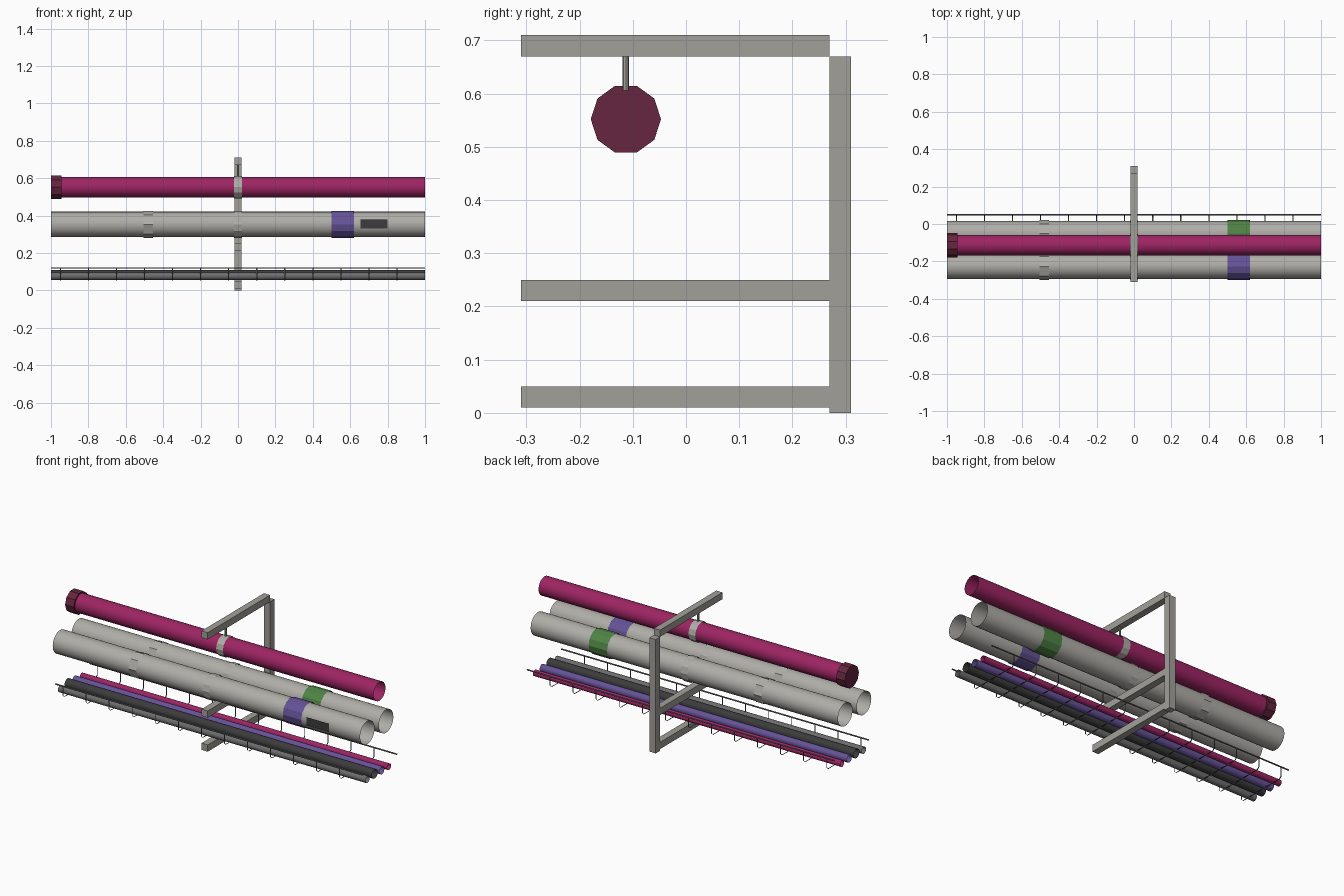
import bpy, bmesh, math
from mathutils import Matrix

cube = bpy.data.objects.get("Cube")
if cube:
    bpy.data.objects.remove(cube)


def material(name, r, g, b):
    m = bpy.data.materials.new(name)
    m.use_nodes = True
    m.diffuse_color = (r, g, b, 1)
    m.node_tree.nodes["Principled BSDF"].inputs["Base Color"].default_value = (r, g, b, 1)
    return m


PIPE = material("pale grey", 0.43, 0.42, 0.39)
STEEL = material("steel grey", 0.36, 0.35, 0.32)
WIRE = material("mid grey", 0.15, 0.15, 0.15)
BLACK = material("charcoal", 0.045, 0.045, 0.045)
RED = material("magenta", 0.34, 0.018, 0.125)
MAROON = material("dark maroon", 0.13, 0.019, 0.05)
PURPLE = material("purple", 0.13, 0.085, 0.31)
GREEN = material("green", 0.08, 0.23, 0.06)


def finish(bm, name, mat, smooth=False):
    mesh = bpy.data.meshes.new(name)
    bm.to_mesh(mesh)
    bm.free()
    for p in mesh.polygons:
        p.use_smooth = smooth
    mesh.materials.append(mat)
    ob = bpy.data.objects.new(name, mesh)
    bpy.context.collection.objects.link(ob)
    return ob


def tube(name, mat, x0, x1, y, z, r, sides=32, caps=False):
    """Cylinder along x; thin open shell unless capped."""
    bm = bmesh.new()
    spin = Matrix.Translation(((x0 + x1) / 2, y, z)) @ Matrix.Rotation(math.pi / 2, 4, 'Y')
    # A corner of the polygon points straight up
    bmesh.ops.create_cone(bm, cap_ends=caps, segments=sides, radius1=r, radius2=r,
                          depth=x1 - x0,
                          matrix=spin @ Matrix.Rotation(math.pi, 4, 'Z') @ Matrix.Rotation(math.pi / 2, 4, 'Z')
                          @ Matrix.Rotation(math.pi / 2, 4, 'Z'))
    return finish(bm, name, mat, sides > 20)


def box(name, mat, y0, y1, z0, z1, width=0.04):
    bm = bmesh.new()
    bmesh.ops.create_cube(bm, size=1, matrix=Matrix.Translation((0, (y0 + y1) / 2, (z0 + z1) / 2))
                          @ Matrix.Diagonal((width, y1 - y0, z1 - z0, 1)))
    return finish(bm, name, mat)


# Support frame: one post and three arms
box("frame_post", STEEL, 0.27, 0.31, 0, 0.67)
for label, z in (("lower", 0.01), ("middle", 0.21), ("upper", 0.67)):
    box(label + "_arm", STEEL, -0.31, 0.27, z, z + 0.04)

# Hanging pipe with end cap, clamp and rod
HY, HZ = -0.113, 0.552
tube("hanging_pipe", RED, -1, 1, HY, HZ, 0.055)
tube("hanging_pipe_cap", MAROON, -1, -0.943, HY, HZ, 0.066, 10, True)
tube("hanging_pipe_clamp", PIPE, -0.022, 0.022, HY, HZ, 0.0595, 12)
bm = bmesh.new()
bmesh.ops.create_cone(bm, cap_ends=True, segments=8, radius1=0.006, radius2=0.006, depth=0.065,
                      matrix=Matrix.Translation((0, HY, 0.638)))
finish(bm, "hanger_rod", STEEL)

# Two large pipes with coupling, clamp and coloured band
PR, PZ = 0.0675, 0.353
for label, y, band in (("front", -0.226, PURPLE), ("rear", -0.052, GREEN)):
    tube(label + "_large_pipe", PIPE, -1, 1, y, PZ, PR)
    tube(label + "_coupling", PIPE, -0.505, -0.455, y, PZ, 0.0725, 8)
    tube(label + "_clamp", PIPE, -0.022, 0.022, y, PZ, 0.072, 12)
    tube(label + "_band", band, 0.5, 0.62, y, PZ, 0.0725, 12)

# Dark marker plate on the front pipe
bm = bmesh.new()
bm.faces.new([bm.verts.new((x, -0.297, z)) for x, z in
              ((0.655, 0.33), (0.8, 0.33), (0.8, 0.378), (0.655, 0.378))])
finish(bm, "marker_plate", BLACK)

# Small conduits lying in the tray
for label, mat, y, r in (("grey", WIRE, -0.225, 0.02), ("black", BLACK, -0.157, 0.027),
                         ("purple", PURPLE, -0.09, 0.022), ("magenta", RED, -0.024, 0.018)):
    tube(label + "_conduit", mat, -1, 1, y, 0.056 + r, r, 24)

# Wire tray: two rails joined by U-shaped strips
TY, HALF, TOP, BASE = -0.11, 0.159, 0.12, 0.054
for label, side in (("front", -1), ("rear", 1)):
    tube(label + "_tray_rail", WIRE, -1, 1, TY + side * HALF, TOP, 0.004, 6)
profile = [(-HALF, TOP), (-HALF, BASE + 0.012), (-HALF + 0.012, BASE),
           (HALF - 0.012, BASE), (HALF, BASE + 0.012), (HALF, TOP)]
bm = bmesh.new()
for i in range(13):
    x = -0.95 + 0.15 * i
    rows = [[bm.verts.new((x + d, TY + y, z)) for d in (-0.003, 0.003)] for y, z in profile]
    for a, b in zip(rows, rows[1:]):
        bm.faces.new((a[0], b[0], b[1], a[1]))
finish(bm, "tray_rungs", WIRE)
